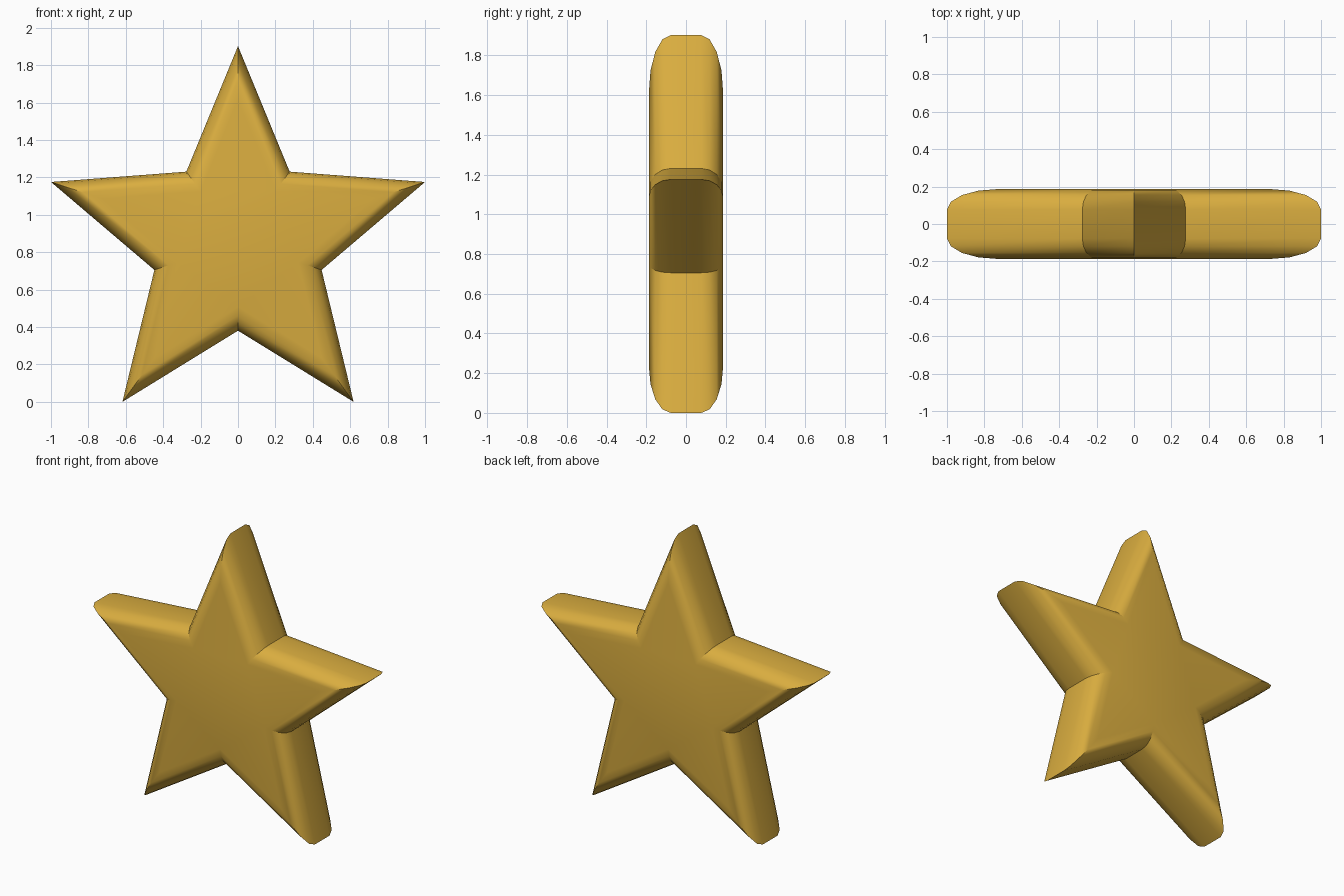
import bpy, bmesh, math

cube = bpy.data.objects.get("Cube")
if cube:
    bpy.data.objects.remove(cube, do_unlink=True)

POINTS = 5
OUTER = 1 / math.sin(math.radians(72))      # tips span two units
INNER = 0.47
CENTRE_Z = OUTER * math.cos(math.radians(36))
HALF_DEPTH = 0.187
ROUND = 0.11
STEPS = 4

# Half angles of the outline at the tips and at the notches
STEP = math.pi / POINTS
TIP = math.atan2(INNER * math.sin(STEP), OUTER - INNER * math.cos(STEP))
NOTCH = math.pi - STEP - TIP


def star_ring(bm, inset, y):
    """Star outline with all its edges moved inwards by inset."""
    radii = (OUTER - inset / math.sin(TIP), INNER - inset / math.sin(NOTCH))
    return [bm.verts.new((radii[i % 2] * math.sin(i * STEP), y,
                          CENTRE_Z + radii[i % 2] * math.cos(i * STEP)))
            for i in range(2 * POINTS)]


# Quarter-round rim profile, mirrored from front to back
rim = []
for i in range(STEPS + 1):
    a = math.pi / 2 * i / STEPS
    rim.append((ROUND * (1 - math.cos(a)), HALF_DEPTH - ROUND * (1 - math.sin(a))))
profile = [(inset, -y) for inset, y in reversed(rim)] + rim

bm = bmesh.new()
rings = [star_ring(bm, inset, y) for inset, y in profile]
for a, b in zip(rings, rings[1:]):
    for i in range(2 * POINTS):
        j = (i + 1) % (2 * POINTS)
        bm.faces.new((a[i], a[j], b[j], b[i]))
bm.faces.new(rings[0])
bm.faces.new(rings[-1])
bmesh.ops.recalc_face_normals(bm, faces=bm.faces)
mesh = bpy.data.meshes.new("star")
bm.to_mesh(mesh)
bm.free()

# Gold colour
gold = bpy.data.materials.new("gold")
gold.use_nodes = True
colour = (0.70, 0.42, 0.05, 1)
gold.diffuse_color = colour
gold.node_tree.nodes["Principled BSDF"].inputs["Base Color"].default_value = colour
mesh.materials.append(gold)

star = bpy.data.objects.new("star", mesh)
bpy.context.collection.objects.link(star)
bpy.ops.object.select_all(action="DESELECT")
star.select_set(True)
bpy.context.view_layer.objects.active = star
bpy.ops.object.shade_smooth_by_angle(angle=math.radians(30))
